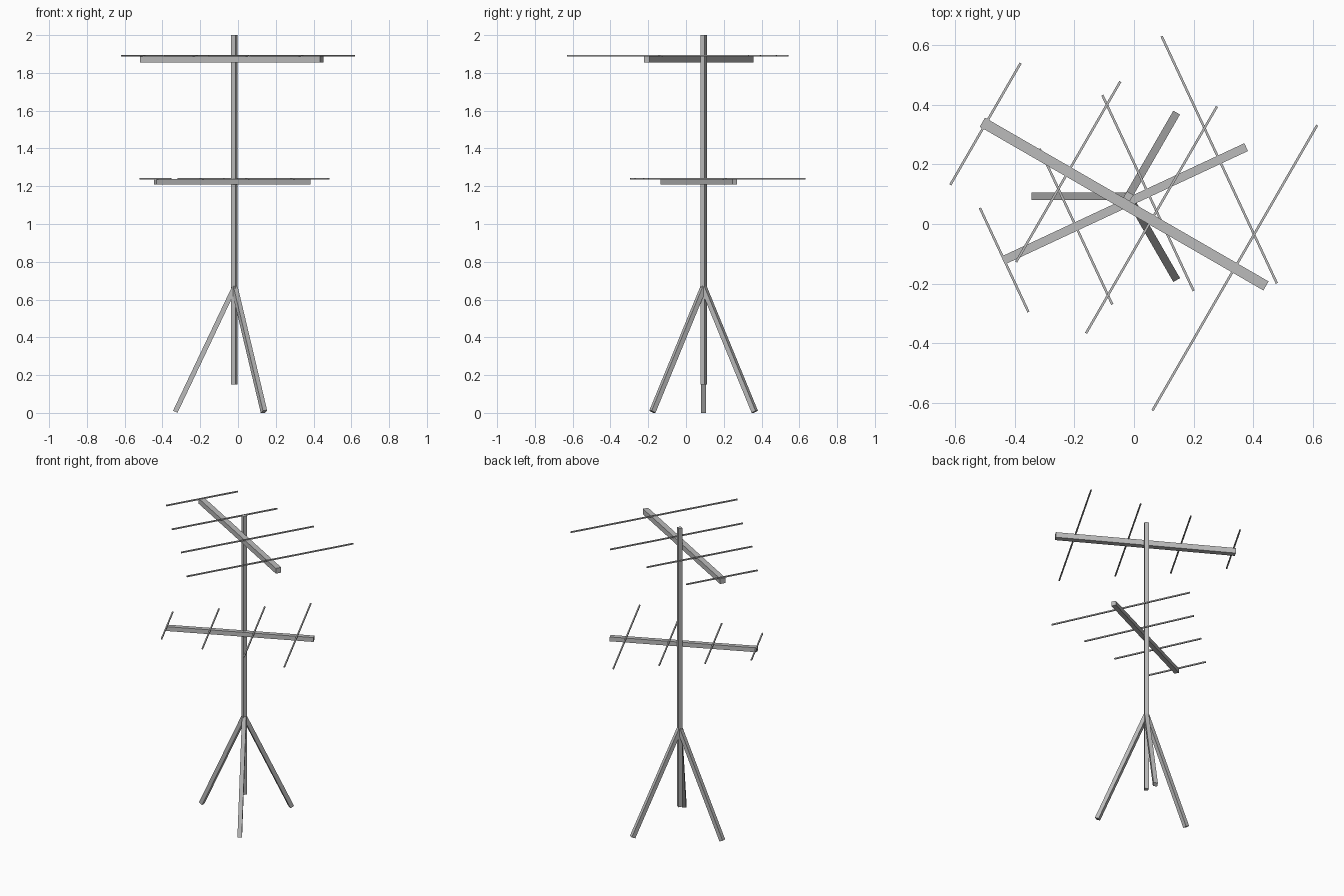
import bpy
import math
from mathutils import Vector, Matrix

cube = bpy.data.objects.get("Cube")
if cube:
    bpy.data.objects.remove(cube, do_unlink=True)

# One plain metal colour
metal = bpy.data.materials.new("grey_metal")
metal.use_nodes = True
grey = (0.5, 0.5, 0.5, 1)
metal.diffuse_color = grey
metal.node_tree.nodes["Principled BSDF"].inputs["Base Color"].default_value = grey


def bar(name, start, end, width, yaw=0.0):
    """Square bar from start to end; yaw only turns an upright bar."""
    start, end = Vector(start), Vector(end)
    along = (end - start).normalized()
    side = Vector((0, 0, 1)).cross(along)
    if side.length < 1e-4:
        side = Vector((math.cos(yaw), math.sin(yaw), 0))
    side.normalize()
    rotation = Matrix((side, along.cross(side), along)).transposed()
    bpy.ops.mesh.primitive_cube_add(size=1)
    obj = bpy.context.object
    obj.name = name
    obj.matrix_world = (Matrix.Translation((start + end) / 2) @ rotation.to_4x4()
                        @ Matrix.Diagonal((width, width, (end - start).length, 1)))
    obj.data.materials.append(metal)
    return obj


def aerial(name, centre, angle, length, width, rod_lengths, rod_offsets):
    """Horizontal boom with cross rods set half into its top face."""
    centre = Vector(centre)
    along = Vector((math.cos(angle), math.sin(angle), 0))
    across = Vector((-along.y, along.x, 0))
    bar(name + "_boom", centre - along * length / 2, centre + along * length / 2, width)
    for i, (rod, offset) in enumerate(zip(rod_lengths, rod_offsets)):
        mid = centre + along * offset + Vector((0, 0, width / 2 + 0.001))
        bar(f"{name}_rod_{i + 1}", mid - across * rod / 2, mid + across * rod / 2, 0.008)


# Mast
MX, MY = -0.019, 0.093
bar("mast", (MX, MY, 0.15), (MX, MY, 2.0), 0.025, math.radians(-30))

# Tripod legs
for i in range(3):
    a = math.radians(60 + 120 * i)
    foot = (MX + 0.313 * math.cos(a), MY + 0.313 * math.sin(a), 0.006)
    bar(f"tripod_leg_{i + 1}", foot, (MX, MY, 0.665), 0.026)

# Upper and lower aerials
aerial("upper_aerial", (-0.033, 0.067, 1.872), math.radians(-30), 1.1, 0.035,
       (0.473, 0.70, 0.88, 1.107), (-0.538, -0.217, 0.106, 0.429))
aerial("lower_aerial", (-0.031, 0.068, 1.223), math.radians(25), 0.9, 0.029,
       (0.386, 0.577, 0.726, 0.916), (-0.447, -0.181, 0.086, 0.350))
